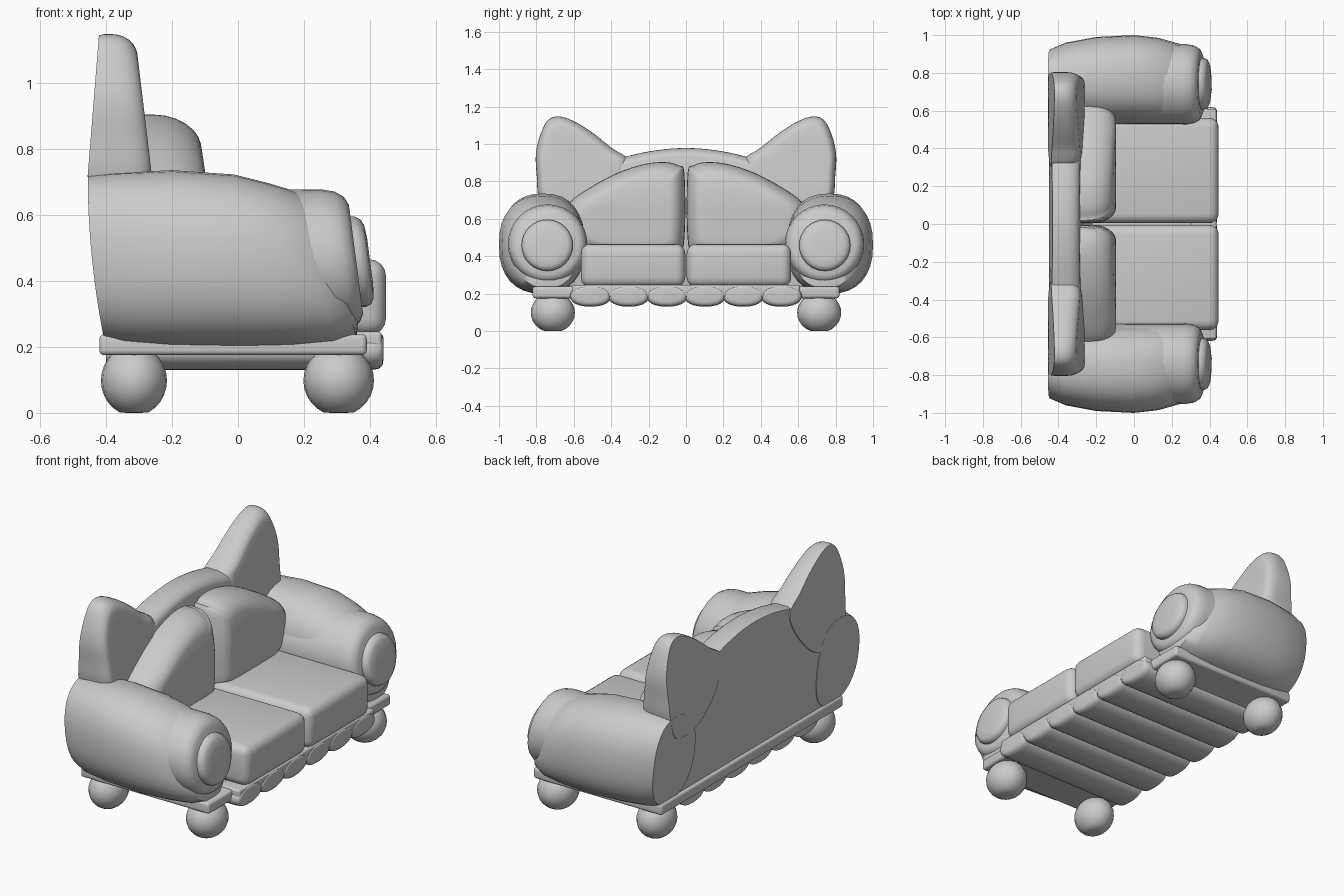
import bpy, bmesh, math
from mathutils import Vector, Matrix

cube = bpy.data.objects.get("Cube")
if cube:
    bpy.data.objects.remove(cube, do_unlink=True)

fabric = bpy.data.materials.new("grey_fabric")
fabric.use_nodes = True
grey = (0.6, 0.6, 0.6, 1)
fabric.diffuse_color = grey
fabric.node_tree.nodes["Principled BSDF"].inputs["Base Color"].default_value = grey


def finish(name, bm, mirror="", angle=50):
    """Turn a bmesh into a shaded object, mirrored on the named axes."""
    bmesh.ops.recalc_face_normals(bm, faces=bm.faces)
    mesh = bpy.data.meshes.new(name)
    bm.to_mesh(mesh)
    bm.free()
    mesh.materials.append(fabric)
    obj = bpy.data.objects.new(name, mesh)
    bpy.context.collection.objects.link(obj)
    if mirror:
        mod = obj.modifiers.new("mirror", "MIRROR")
        mod.use_axis = [axis in mirror for axis in "xyz"]
        mod.use_mirror_merge = False
    bpy.ops.object.select_all(action="DESELECT")
    bpy.context.view_layer.objects.active = obj
    obj.select_set(True)
    bpy.ops.object.shade_smooth_by_angle(angle=math.radians(angle))
    return obj


def loft(name, rings, mirror="", angle=50):
    """Skin a row of equal rings and cap both ends."""
    bm = bmesh.new()
    rows = [[bm.verts.new(p) for p in ring] for ring in rings]
    for a, b in zip(rows, rows[1:]):
        for i in range(len(a)):
            j = (i + 1) % len(a)
            bm.faces.new((a[i], a[j], b[j], b[i]))
    bm.faces.new(rows[0])
    bm.faces.new(rows[-1])
    return finish(name, bm, mirror, angle)


def oval(y0, y1, z0, z1, x_at, power=1.0, n=32):
    """Oval ring in the yz plane; x_at gives x for a height."""
    ring = []
    for i in range(n):
        t = math.tau * i / n
        c, s = math.cos(t), math.sin(t)
        y = (y0 + y1) / 2 + (y1 - y0) / 2 * math.copysign(abs(c) ** power, c)
        z = (z0 + z1) / 2 + (z1 - z0) / 2 * math.copysign(abs(s) ** power, s)
        ring.append((x_at(z), y, z))
    return ring


def lean(x, slope):
    return lambda z: x - slope * (z - 0.46)


def smooth(points, steps=4):
    """Closed curve through the points."""
    out, n = [], len(points)
    for i in range(n):
        a, b, c, d = (Vector(points[(i + k) % n]) for k in (-1, 0, 1, 2))
        for s in range(steps):
            t = s / steps
            out.append(0.5 * (2 * b + (c - a) * t + (2 * a - 5 * b + 4 * c - d) * t * t
                              + (3 * b - a - 3 * c + d) * t ** 3))
    return out


def rear(z):
    """Slightly bowed plane shared by the rear of all parts."""
    return -0.455 + (0.2 * (0.72 - z) ** 2 if z < 0.72 else 0.08 * (z - 0.72))


def puff(name, outline, centre, back, front, inset, depth, mirror=""):
    """Padded panel: flat rear, rounded front edge."""
    centre = Vector(centre)
    rings = []

    def add(scale, x_of):
        pts = [centre + (p - centre) * scale for p in outline]
        rings.append([(x_of(p.y), p.x, p.y) for p in pts])

    for s in (0.1, 0.4, 0.7, 0.985):
        add(s, back)
    add(1, lambda z: back(z) + 0.015)
    for k in range(7):
        t = math.pi / 2 * k / 6
        add(1 - inset * (1 - math.cos(t)), lambda z: front(z) - depth * (1 - math.sin(t)))
    for s in (0.7, 0.4, 0.1):
        add(s * (1 - inset), front)
    return loft(name, rings, mirror)


def box(name, lo, hi, bevel, mirror=""):
    lo, hi = Vector(lo), Vector(hi)
    bm = bmesh.new()
    bmesh.ops.create_cube(bm, size=1, matrix=Matrix.Translation((lo + hi) / 2)
                          @ Matrix.Diagonal((*(hi - lo), 1)))
    bmesh.ops.bevel(bm, geom=bm.edges[:], offset=bevel, segments=4, profile=0.5, affect="EDGES")
    return finish(name, bm, mirror)


# Backrest: arched panel between the arms
half = [(0.16, 0.966), (0.33, 0.93), (0.55, 0.86), (0.76, 0.72), (0.79, 0.5), (0.78, 0.24), (0.4, 0.215)]
arch = [(0, 0.978)] + half + [(0, 0.215)] + [(-y, z) for y, z in reversed(half)]
puff("backrest", smooth(arch), (0, 0.55), lambda z: rear(z) + 0.004,
     lambda z: -0.27 - 0.1 * max(0, z - 0.73), 0.1, 0.07)

# Pointed ears on the backrest corners
ear = [(0.3, 0.9), (0.4, 0.98), (0.5, 1.06), (0.6, 1.122), (0.68, 1.147), (0.74, 1.125), (0.782, 1.04),
       (0.803, 0.94), (0.798, 0.83), (0.785, 0.7), (0.72, 0.58), (0.52, 0.6), (0.36, 0.75)]
puff("ears", smooth(ear), (0.62, 0.88), rear, lambda z: -0.262 - 0.12 * max(0, z - 0.73),
     0.22, 0.07, "y")

# Two plump back cushions
pillow = [(0.008, 0.84), (0.04, 0.885), (0.11, 0.903), (0.22, 0.893), (0.36, 0.848), (0.5, 0.775),
          (0.62, 0.69), (0.655, 0.6), (0.63, 0.48), (0.5, 0.42), (0.25, 0.41), (0.05, 0.42), (0.008, 0.5)]
puff("back_cushions", smooth(pillow), (0.28, 0.6), lambda z: -0.32,
     lambda z: -0.095 - 0.15 * max(0, z - 0.7), 0.3, 0.13, "y")

# Two seat cushions
box("seat_cushions", (-0.25, 0.004, 0.235), (0.448, 0.562, 0.465), 0.05, "y")

# Bulging outer arm shells
shell = [(0.55, 0.925, 0.22, 0.72, None),
         (-0.36, 0.55, 0.96, 0.21, 0.727, 0.06), (-0.2, 0.54, 0.99, 0.203, 0.735, 0),
         (0, 0.54, 1.0, 0.2, 0.722, 0.05), (0.13, 0.54, 0.985, 0.203, 0.695, 0.15),
         (0.23, 0.55, 0.955, 0.21, 0.67, 0.25), (0.29, 0.58, 0.91, 0.23, 0.63, 0.3),
         (0.31, 0.63, 0.86, 0.28, 0.58, 0.3)]
rings = [oval(*shell[0][:4], rear, 0.85)]
rings += [oval(y0, y1, z0, z1, lean(x, k), 0.85) for x, y0, y1, z0, z1, k in shell[1:]]
loft("arm_shells", rings, "y")


def round_loft(name, steps, y, z):
    loft(name, [oval(y - r, y + r, z - r, z + r, lean(x, 0.13)) for x, r in steps], "y")


# Rolled arm fronts with a round padded button on each
round_loft("arm_rolls", [(-0.2, 0.21), (0.28, 0.212), (0.32, 0.205), (0.345, 0.19), (0.358, 0.165)], 0.74, 0.465)
round_loft("arm_buttons", [(0.32, 0.137), (0.37, 0.137), (0.387, 0.128), (0.396, 0.11), (0.4, 0.07)], 0.742, 0.458)

# Base board
box("base", (-0.42, -0.82, 0.175), (0.39, 0.82, 0.238), 0.015)

# Scalloped skirt ribs running under the seat
for i in range(6):
    mid = (i - 2.5) * 0.204
    steps = [(-0.4, 0), (0.405, 0), (0.428, 0.004), (0.438, 0.015), (0.44, 0.028)]
    loft(f"skirt_rib_{i + 1}", [oval(mid - 0.11 + d, mid + 0.11 - d, 0.13 + d, 0.243 - d / 2,
                                     lambda z: x, 0.9, 24) for x, d in steps])
box("skirt_rail", (0.3, -0.61, 0.18), (0.436, 0.61, 0.246), 0.012)

# Ball feet, flattened where they touch the floor
for name, x, r in (("rear_feet", -0.315, 0.1), ("front_feet", 0.305, 0.107)):
    bm = bmesh.new()
    bmesh.ops.create_uvsphere(bm, u_segments=20, v_segments=14, radius=1,
                              matrix=Matrix.Translation((x, 0.712, 0.098))
                              @ Matrix.Diagonal((r, 0.118, 0.107, 1)))
    for v in bm.verts:
        v.co.z = max(v.co.z, 0)
    finish(name, bm, "y")
